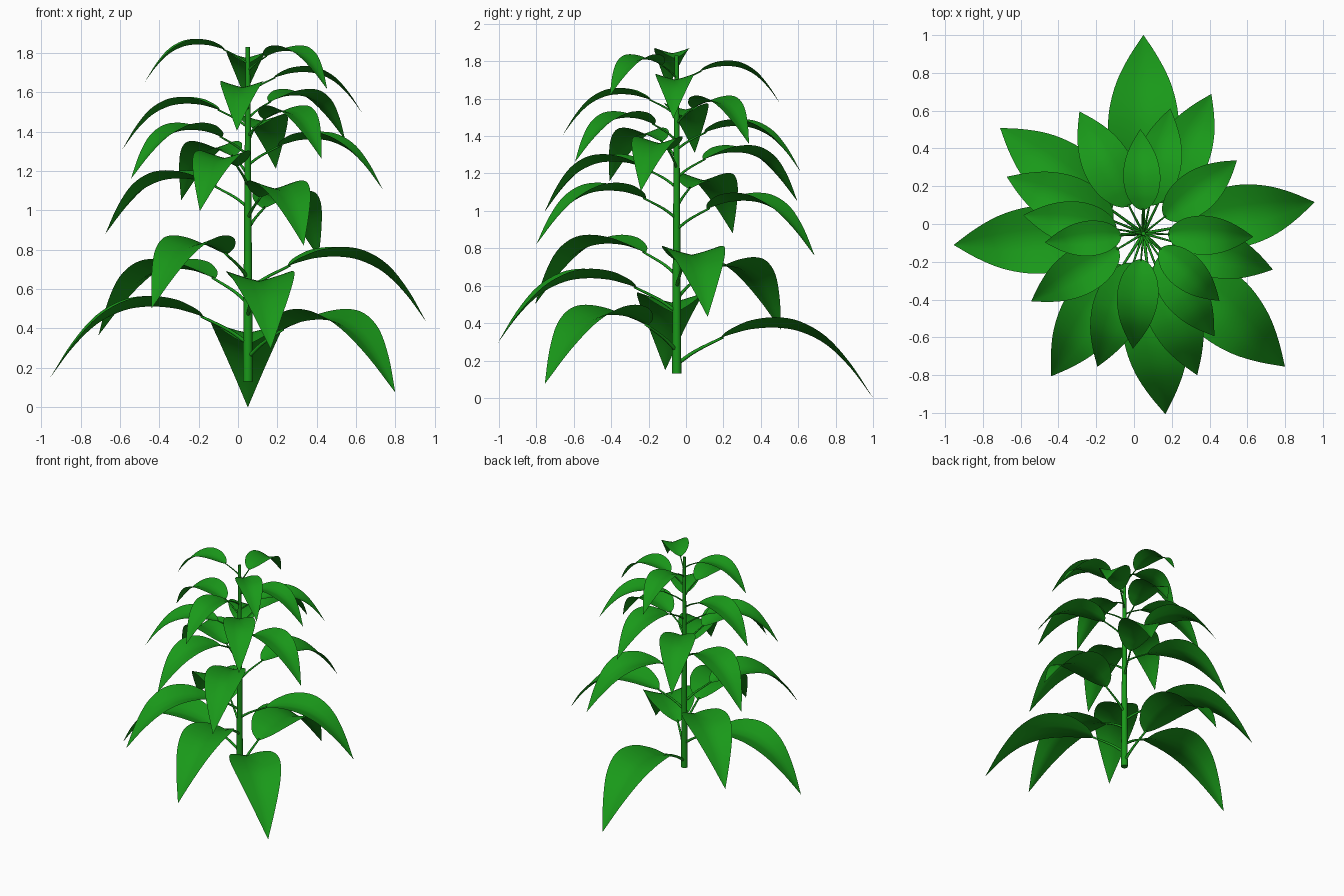
import bpy, bmesh, math
from mathutils import Vector

if "Cube" in bpy.data.objects:
    bpy.data.objects.remove(bpy.data.objects["Cube"])

STEM_X, STEM_Y = 0.05, -0.05

green = bpy.data.materials.new("leaf_green")
green.diffuse_color = (0.01, 0.32, 0.01, 1)
green.use_nodes = True
green.node_tree.nodes["Principled BSDF"].inputs["Base Color"].default_value = green.diffuse_color


def spline(pts, n):
    """Catmull-Rom curve through pts with n steps per span."""
    p = [Vector(q) for q in pts]
    p = [2 * p[0] - p[1]] + p + [2 * p[-1] - p[-2]]
    out = []
    for i in range(1, len(p) - 2):
        a, b, c, d = p[i - 1:i + 3]
        for j in range(n):
            t = j / n
            out.append(0.5 * (2 * b + (c - a) * t + (2 * a - 5 * b + 4 * c - d) * t ** 2
                              + (3 * b - a - 3 * c + d) * t ** 3))
    return out + [p[-2]]


def tube(bm, path, radii, sides):
    """Capped tube along a path in the xz plane."""
    rings = []
    for i, p in enumerate(path):
        t = (path[min(i + 1, len(path) - 1)] - path[max(i - 1, 0)]).normalized()
        side = Vector((0, 1, 0))
        up = t.cross(side)
        rings.append([bm.verts.new(p + radii[i] * (math.cos(a) * side + math.sin(a) * up))
                      for a in (math.tau * k / sides for k in range(sides))])
    for r0, r1 in zip(rings, rings[1:]):
        for k in range(sides):
            m = (k + 1) % sides
            bm.faces.new((r0[k], r0[m], r1[m], r1[k]))
    bm.faces.new(rings[0][::-1])
    bm.faces.new(rings[-1])


def finish(bm, name):
    bmesh.ops.recalc_face_normals(bm, faces=bm.faces)
    me = bpy.data.meshes.new(name)
    bm.to_mesh(me)
    bm.free()
    for f in me.polygons:
        f.use_smooth = True
    me.materials.append(green)
    return me


# Tapered stem
bm = bmesh.new()
heights = [0.13, 0.14, 0.7, 1.3, 1.82, 1.83]
tube(bm, [Vector((0, 0, z)) for z in heights],
     [0.025, 0.025, 0.021, 0.016, 0.011, 0.011], 16)
stem = bpy.data.objects.new("stem", finish(bm, "stem"))
stem.location = (STEM_X, STEM_Y, 0)
bpy.context.collection.objects.link(stem)
bpy.context.view_layer.objects.active = stem
stem.select_set(True)
bpy.ops.object.shade_smooth_by_angle(angle=math.radians(40))

# Thin leaf stalk
bm = bmesh.new()
path = [Vector((p.x, 0, p.y)) for p in spline([(0, .18), (.1, .25), (.25, .325)], 4)]
tube(bm, path, [0.011 - 0.004 * i / (len(path) - 1) for i in range(len(path))], 8)
stalk_mesh = finish(bm, "leaf_stalk")

# Arched blade, folded upward along the midrib: (reach, height, half width)
bm = bmesh.new()
rib = spline([(.235, .318, .012), (.26, .33, .065), (.31, .346, .112), (.40, .368, .16),
              (.53, .376, .186), (.66, .355, .18), (.80, .285, .143),
              (.93, .16, .079), (1.05, 0, .001)], 4)
across = [-1, -.66, -.33, 0, .33, .66, 1]
rows = [[bm.verts.new((p.x, u * p.z, p.y + 0.3 * abs(u) ** 1.2 * p.z)) for u in across]
        for p in rib]
for a, b in zip(rows, rows[1:]):
    for k in range(len(across) - 1):
        bm.faces.new((a[k], b[k], b[k + 1], a[k + 1]))
blade_mesh = finish(bm, "leaf_blade")
if blade_mesh.polygons[len(blade_mesh.polygons) // 2].normal.z < 0:
    blade_mesh.flip_normals()

# Leaves spiral up the stem with a constant turn, shrinking with height; a few are absent
absent = {3, 8, 9, 10, 14, 24, 26}
for k in range(30):
    if k in absent:
        continue
    size = (1.05 - 0.0225 * k + 0.00015 * k * k) / 1.05
    tip_z = 0.0765 * k - 0.00067 * k * k
    for part, mesh in (("stalk", stalk_mesh), ("blade", blade_mesh)):
        ob = bpy.data.objects.new(f"leaf_{part}_{k}", mesh)
        ob.location = (STEM_X, STEM_Y, tip_z)
        ob.rotation_euler = (0, 0, math.radians(90 - 133.27 * k))
        ob.scale = (size,) * 3
        bpy.context.collection.objects.link(ob)
